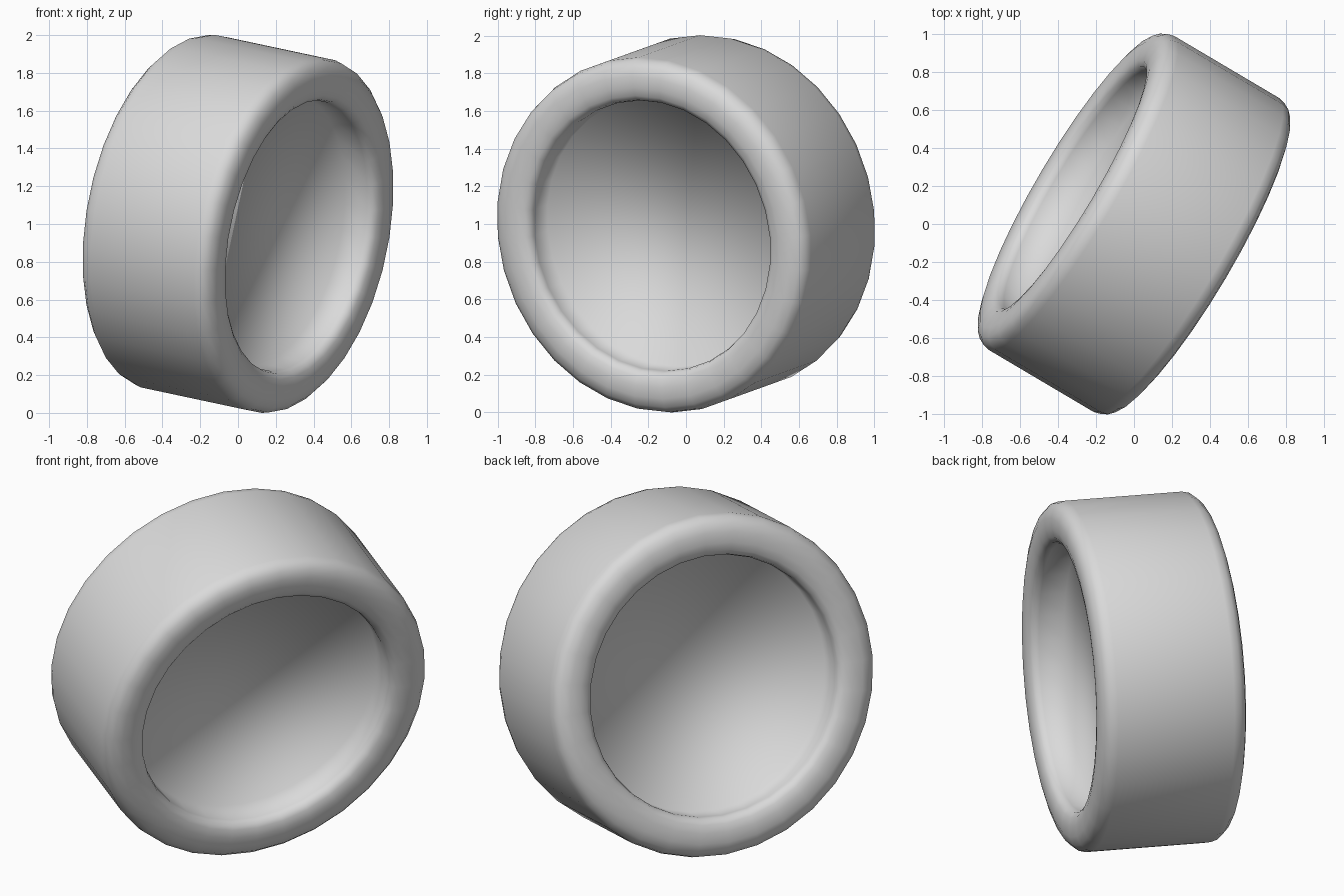
import bpy, bmesh, math
from mathutils import Vector

cube = bpy.data.objects.get("Cube")
if cube:
    bpy.data.objects.remove(cube, do_unlink=True)

SIDES = 32
AXIS = Vector((0.845, -0.50, -0.18)).normalized()

# Half profile (radius, offset along the axis): tread, round shoulder, lip, deep well wall
half = [(0.958, 0.325), (0.948, 0.365), (0.918, 0.395), (0.87, 0.41),
        (0.81, 0.41), (0.765, 0.40), (0.738, 0.38), (0.73, 0.35), (0.73, 0.21)]
profile = [(r, -h) for r, h in reversed(half)] + half

grey = bpy.data.materials.new("plain_grey")
grey.use_nodes = True
colour = (0.7, 0.7, 0.7, 1)
grey.diffuse_color = colour
grey.node_tree.nodes["Principled BSDF"].inputs["Base Color"].default_value = colour

# Spin the profile into rings and bridge them
bm = bmesh.new()
rings = []
for r, h in profile:
    rings.append([bm.verts.new((r * math.cos(a), r * math.sin(a), h))
                  for a in (math.tau * i / SIDES for i in range(SIDES))])
for low, high in zip(rings, rings[1:]):
    for i in range(SIDES):
        j = (i + 1) % SIDES
        bm.faces.new((low[i], low[j], high[j], high[i]))

# Flat discs closing the wells at both ends
bm.faces.new(rings[-1])
bm.faces.new(list(reversed(rings[0])))
bmesh.ops.recalc_face_normals(bm, faces=bm.faces)

# Tilt the wheel onto its axis and rest it on the ground
bm.transform(AXIS.to_track_quat("Z", "Y").to_matrix().to_4x4())
lowest = min(v.co.z for v in bm.verts)
bmesh.ops.translate(bm, verts=bm.verts, vec=(0, 0, -lowest))

mesh = bpy.data.meshes.new("wheel")
bm.to_mesh(mesh)
bm.free()
mesh.materials.append(grey)
mesh.shade_smooth()
wheel = bpy.data.objects.new("wheel", mesh)
bpy.context.collection.objects.link(wheel)
